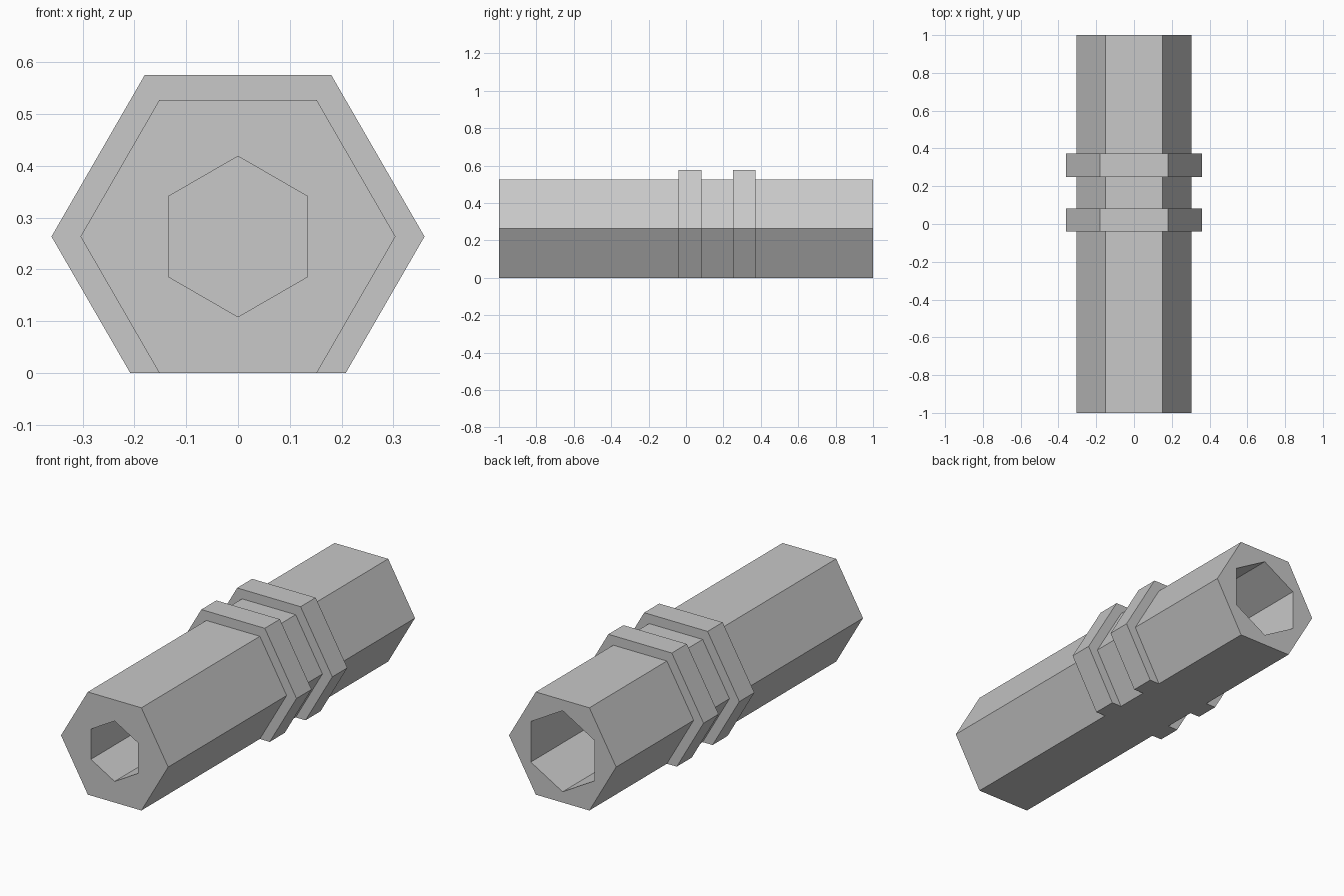
import bpy
import bmesh
from math import cos, sin, radians

cube = bpy.data.objects.get("Cube")
if cube:
    bpy.data.objects.remove(cube, do_unlink=True)

BODY_R = 0.304
AXIS_Z = BODY_R * cos(radians(30))

steel = bpy.data.materials.new("grey_steel")
steel.use_nodes = True
GREY = (0.58, 0.58, 0.58, 1)
steel.diffuse_color = GREY
steel.node_tree.nodes["Principled BSDF"].inputs["Base Color"].default_value = GREY


def hex_loop(bm, radius, y, turn=0):
    """Hexagon of vertices around the long axis."""
    angles = [radians(60 * i + turn) for i in range(6)]
    return [bm.verts.new((radius * cos(a), y, AXIS_Z + radius * sin(a))) for a in angles]


def skin(bm, loops, closed=False):
    """Join neighbouring hexagons with quads; cap the ends unless closed."""
    pairs = list(zip(loops, loops[1:]))
    if closed:
        pairs.append((loops[-1], loops[0]))
    else:
        bm.faces.new(loops[0])
        bm.faces.new(loops[-1])
    for a, b in pairs:
        for i in range(6):
            j = (i + 1) % 6
            bm.faces.new((a[i], a[j], b[j], b[i]))


def finish(bm, name):
    bmesh.ops.recalc_face_normals(bm, faces=bm.faces[:])
    mesh = bpy.data.meshes.new(name)
    bm.to_mesh(mesh)
    bm.free()
    mesh.materials.append(steel)
    bpy.context.collection.objects.link(bpy.data.objects.new(name, mesh))


# Hexagonal bar with a blind socket in each end, the back one wider
bm = bmesh.new()
skin(bm, [
    hex_loop(bm, 0.155, -0.04, 30),
    hex_loop(bm, 0.155, -1, 30),
    hex_loop(bm, BODY_R, -1),
    hex_loop(bm, BODY_R, 1),
    hex_loop(bm, 0.208, 1, 30),
    hex_loop(bm, 0.208, 0.08, 30),
])
finish(bm, "socket_body")

# Two raised collars, trimmed flush with the flat underside of the bar
for name, y in (("front_collar", -0.04), ("back_collar", 0.25)):
    bm = bmesh.new()
    y2 = y + 0.122
    skin(bm, [hex_loop(bm, r, p) for r, p in
              ((0.36, y), (0.36, y2), (0.29, y2), (0.29, y))], closed=True)
    cut = bmesh.ops.bisect_plane(
        bm, geom=bm.verts[:] + bm.edges[:] + bm.faces[:],
        plane_co=(0, 0, 0), plane_no=(0, 0, 1), clear_inner=True)
    rim = [e for e in cut["geom_cut"] if isinstance(e, bmesh.types.BMEdge)]
    bmesh.ops.holes_fill(bm, edges=rim, sides=0)
    finish(bm, name)
